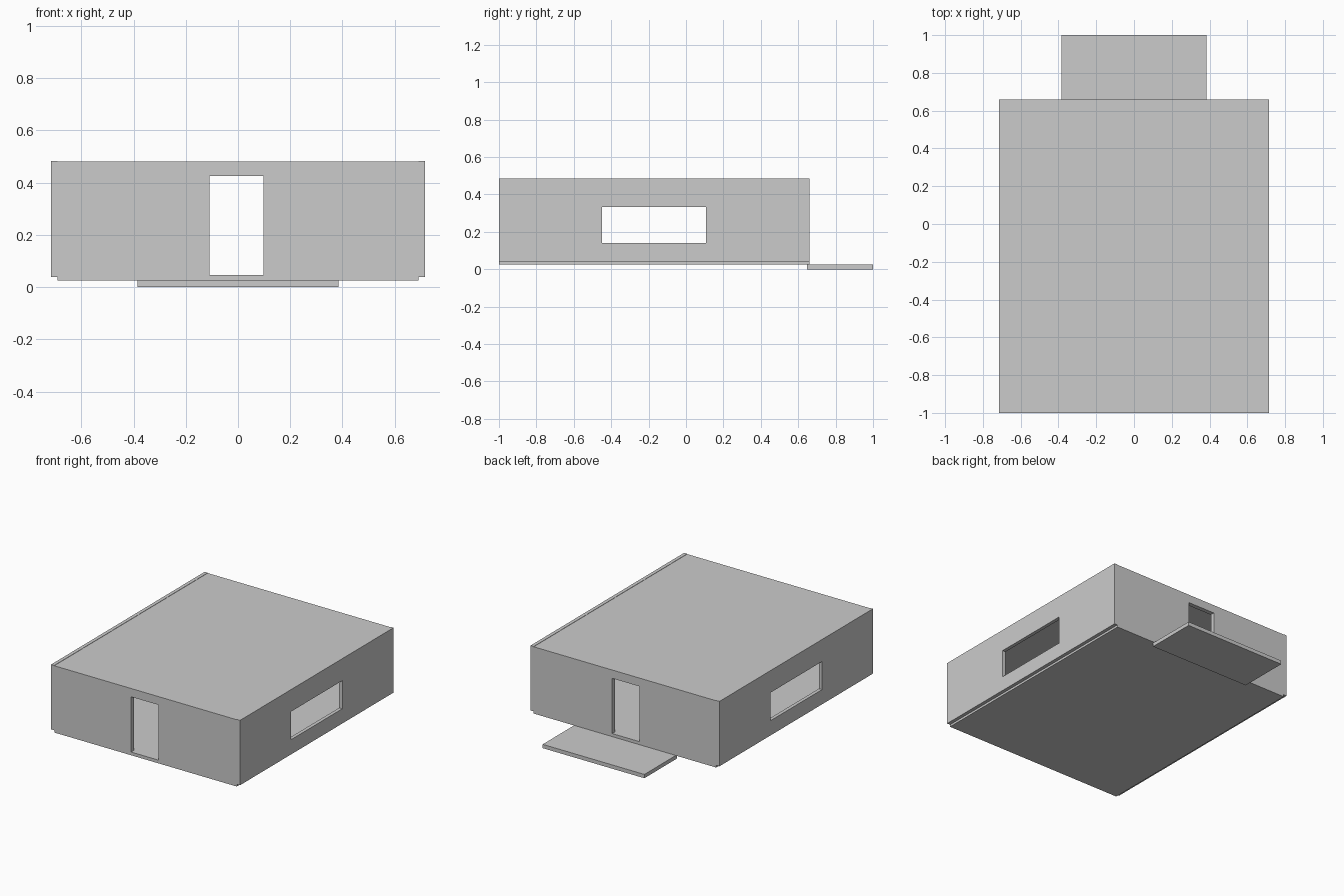
import bpy
import bmesh
from mathutils import Vector

if "Cube" in bpy.data.objects:
    bpy.data.objects.remove(bpy.data.objects["Cube"])


def finish(name, bm):
    bmesh.ops.recalc_face_normals(bm, faces=bm.faces)
    mesh = bpy.data.meshes.new(name)
    bm.to_mesh(mesh)
    bm.free()
    obj = bpy.data.objects.new(name, mesh)
    bpy.context.collection.objects.link(obj)
    return obj


def box(name, x, y, z):
    bm = bmesh.new()
    bmesh.ops.create_cube(bm, size=1)
    for v in bm.verts:
        v.co = Vector([a + (c + 0.5) * (b - a) for c, (a, b) in zip(v.co, (x, y, z))])
    return finish(name, bm)


def wall(name, outer, hole, place, thickness):
    """Wall with one opening: a four-quad frame (u0, u1, z0, z1) extruded."""
    bm = bmesh.new()
    rings = []
    for u0, u1, z0, z1 in (outer, hole):
        corners = ((u0, z0), (u1, z0), (u1, z1), (u0, z1))
        rings.append([bm.verts.new(place(u, z)) for u, z in corners])
    o, h = rings
    for i in range(4):
        j = (i + 1) % 4
        bm.faces.new((o[i], o[j], h[j], h[i]))
    out = bmesh.ops.extrude_face_region(bm, geom=bm.faces[:], use_keep_orig=True)
    moved = [g for g in out["geom"] if isinstance(g, bmesh.types.BMVert)]
    bmesh.ops.translate(bm, verts=moved, vec=thickness)
    return finish(name, bm)


W, IN = 0.715, 0.691          # half width outside and inside the side walls
Y0, Y1 = -1.0, 0.66           # front and back faces
TOP, T = 0.484, 0.03          # wall top, end wall thickness

# Side walls with long windows
window = (-0.45, 0.107, 0.141, 0.333)
for name, s in (("left_wall", -1), ("right_wall", 1)):
    wall(name, (Y0, Y1, 0.04, TOP), window,
         lambda u, z, s=s: (s * W, u, z), (-s * (W - IN), 0, 0))

# Front and back walls with doorways, set between the side walls
door = (-0.11, 0.097, 0.047, 0.425)
for name, y, s in (("front_wall", Y0, 1), ("back_wall", Y1, -1)):
    wall(name, (-IN, IN, 0.025, TOP - 0.002), door,
         lambda u, z, y=y: (u, y, z), (0, s * T, 0))

# Floor and flat roof between the walls
box("floor", (-IN, IN), (Y0 + T, Y1 - T), (0.025, 0.047))
box("roof", (-IN, IN), (Y0 + T, Y1 - T), (TOP - 0.024, TOP - 0.002))

# Low step behind the back doorway
box("back_step", (-0.385, 0.385), (0.648, 1.0), (0.0, 0.026))
